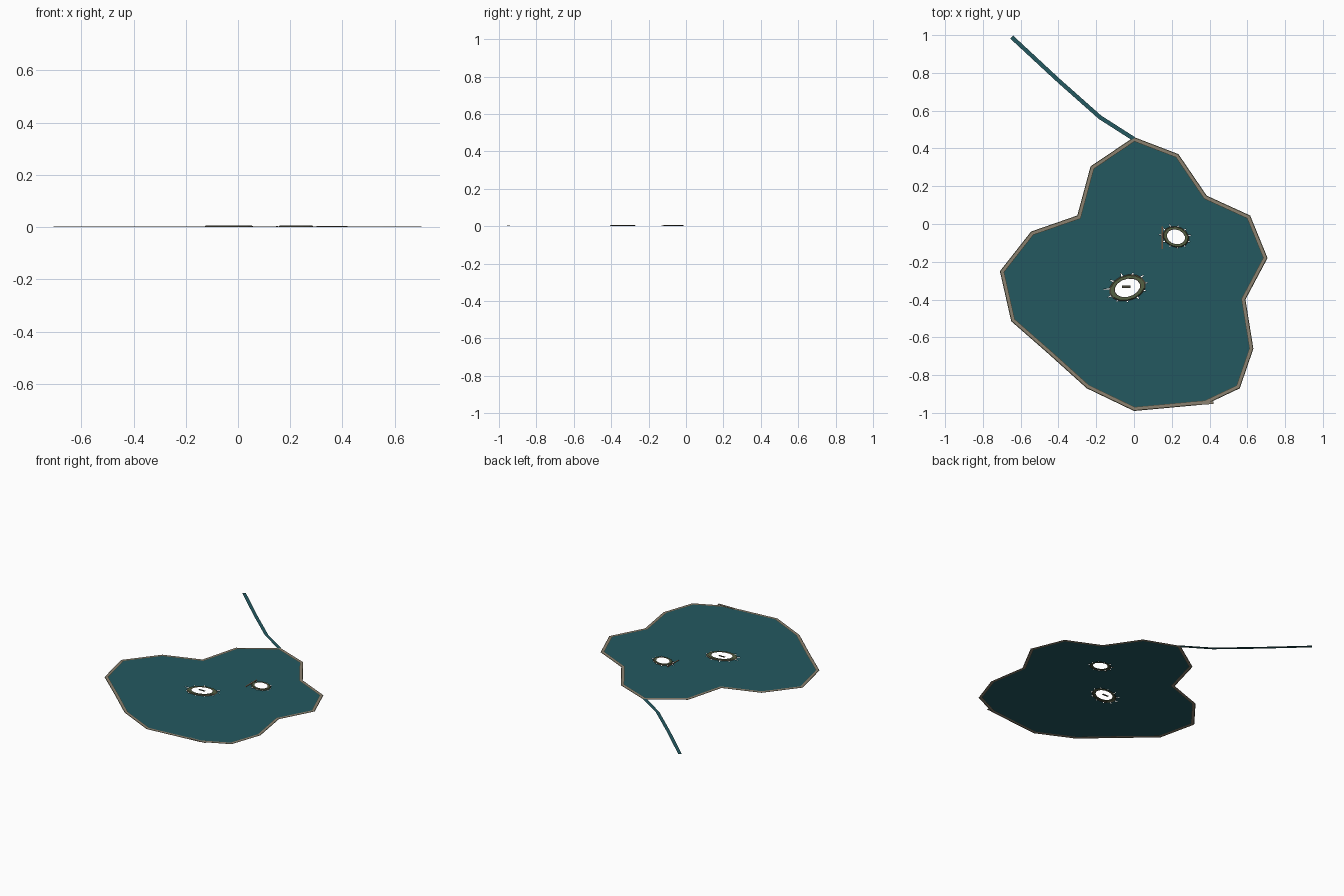
import bpy, bmesh, math, random
from mathutils import Vector

random.seed(4)
if "Cube" in bpy.data.objects:
    bpy.data.objects.remove(bpy.data.objects["Cube"])


def material(name, rgb):
    m = bpy.data.materials.new(name)
    m.use_nodes = True
    m.diffuse_color = (*rgb, 1)
    m.node_tree.nodes["Principled BSDF"].inputs["Base Color"].default_value = (*rgb, 1)
    return m


WATER = material("lake teal", (0.017, 0.098, 0.117))
TAN = material("shore tan", (0.26, 0.22, 0.16))
EDGE = material("dark earth", (0.07, 0.065, 0.04))
GRASS = material("island olive", (0.09, 0.12, 0.055))
WOOD = material("weathered wood", (0.16, 0.09, 0.05))


def finish(name, bm, *mats):
    bmesh.ops.recalc_face_normals(bm, faces=bm.faces)
    for f in bm.faces:
        if f.normal.z < 0:
            f.normal_flip()
    mesh = bpy.data.meshes.new(name)
    bm.to_mesh(mesh)
    bm.free()
    for m in mats:
        mesh.materials.append(m)
    obj = bpy.data.objects.new(name, mesh)
    bpy.context.collection.objects.link(obj)
    return obj


def inset(points, distance):
    """Mitred inward offset of a clockwise outline."""
    result = []
    for i, p in enumerate(points):
        a = (p - points[i - 1]).normalized()
        b = (points[(i + 1) % len(points)] - p).normalized()
        na, nb = Vector((a.y, -a.x)), Vector((b.y, -b.x))
        result.append(p + (na + nb) * distance / (1 + na.dot(nb)))
    return result


def bands(name, loops, heights, mats):
    """Concentric loops joined by bands, one material per band."""
    bm = bmesh.new()
    rows = [[bm.verts.new((p.x, p.y, z)) for p in loop] for loop, z in zip(loops, heights)]
    for k in range(len(rows) - 1):
        a, b = rows[k], rows[k + 1]
        for i in range(len(a)):
            j = (i + 1) % len(a)
            bm.faces.new((a[i], a[j], b[j], b[i])).material_index = k
    return finish(name, bm, *mats)


def oval(center, rx, ry, tilt, count=14, spikes=None):
    """Egg-shaped loop; spikes adds narrow notches within an angle range."""
    pts = []

    def add(t, r):
        x, y = rx * math.cos(t) * r, ry * math.sin(t) * r
        c, s = math.cos(tilt), math.sin(tilt)
        pts.append(Vector((center[0] + x * c - y * s, center[1] + x * s + y * c)))
    for i in range(count):
        t = -math.tau * i / count
        add(t, 1)
        if spikes and i % 2 == 0:
            add(t - 0.06, 1.12 + random.random() * spikes)
            add(t - 0.12, 1)
    return pts


# Shoreline
outline = [Vector(p) for p in (
    (0, 0.46), (0.235, 0.37), (0.385, 0.15), (0.615, 0.045), (0.707, -0.18),
    (0.59, -0.40), (0.632, -0.66), (0.56, -0.87), (0.38, -0.955), (0, -0.99),
    (-0.25, -0.87), (-0.45, -0.69), (-0.65, -0.515), (-0.71, -0.25),
    (-0.545, -0.04), (-0.30, 0.045), (-0.23, 0.305))]
rim, wet, lip = inset(outline, 0.005), inset(outline, 0.018), inset(outline, 0.021)
bands("shore", [outline, rim, wet, lip], (0, 0.002, 0.002, 0.001), (EDGE, TAN, EDGE))

# Islands with open middles
islands = {"large_island": ((-0.035, -0.338), 0.1, 0.068, 0.3),
           "small_island": ((0.222, -0.068), 0.071, 0.055, -0.3)}
holes = []
for name, (c, rx, ry, tilt) in islands.items():
    loops = [oval(c, rx * s, ry * s, tilt) for s in (1.0, 0.92, 0.75, 0.69)]
    bands(name, loops, (0.001, 0.006, 0.006, 0.005), (EDGE, GRASS, EDGE))
    holes.append(oval(c, rx * 0.97, ry * 0.97, tilt, 22, 0.25))

# Lake surface with notched gaps around the islands
bm = bmesh.new()
for loop in [lip] + holes:
    vs = [bm.verts.new((p.x, p.y, 0.001)) for p in loop]
    for i, v in enumerate(vs):
        bm.edges.new((vs[i - 1], v))
bmesh.ops.triangle_fill(bm, use_beauty=True, use_dissolve=False, edges=bm.edges[:])
finish("lake_surface", bm, WATER)

# Stream feeding the lake
path = [Vector(p) for p in ((0, 0.45), (-0.18, 0.565), (-0.40, 0.76), (-0.648, 0.99))]
bm = bmesh.new()
rows = []
for i, p in enumerate(path):
    d = (path[min(i + 1, 3)] - path[max(i - 1, 0)]).normalized()
    n = Vector((-d.y, d.x)) * 0.011
    rows.append([bm.verts.new((q.x, q.y, 0.002)) for q in (p - n, p + n)])
for a, b in zip(rows, rows[1:]):
    bm.faces.new((a[0], a[1], b[1], b[0]))
finish("stream", bm, WATER)


def plank(name, x, y, w, d, mat, angle=0):
    bm = bmesh.new()
    bmesh.ops.create_cube(bm, size=1)
    bmesh.ops.scale(bm, vec=(w, d, 0.002), verts=bm.verts)
    obj = finish(name, bm, mat)
    obj.location = (x, y, 0.003)
    obj.rotation_euler.z = angle


# Driftwood and shore planks
plank("island_plank", -0.04, -0.332, 0.045, 0.012, EDGE)
plank("shore_plank", 0.36, -0.948, 0.12, 0.014, TAN, 0.02)
plank("driftwood", 0.15, -0.072, 0.008, 0.12, WOOD)
